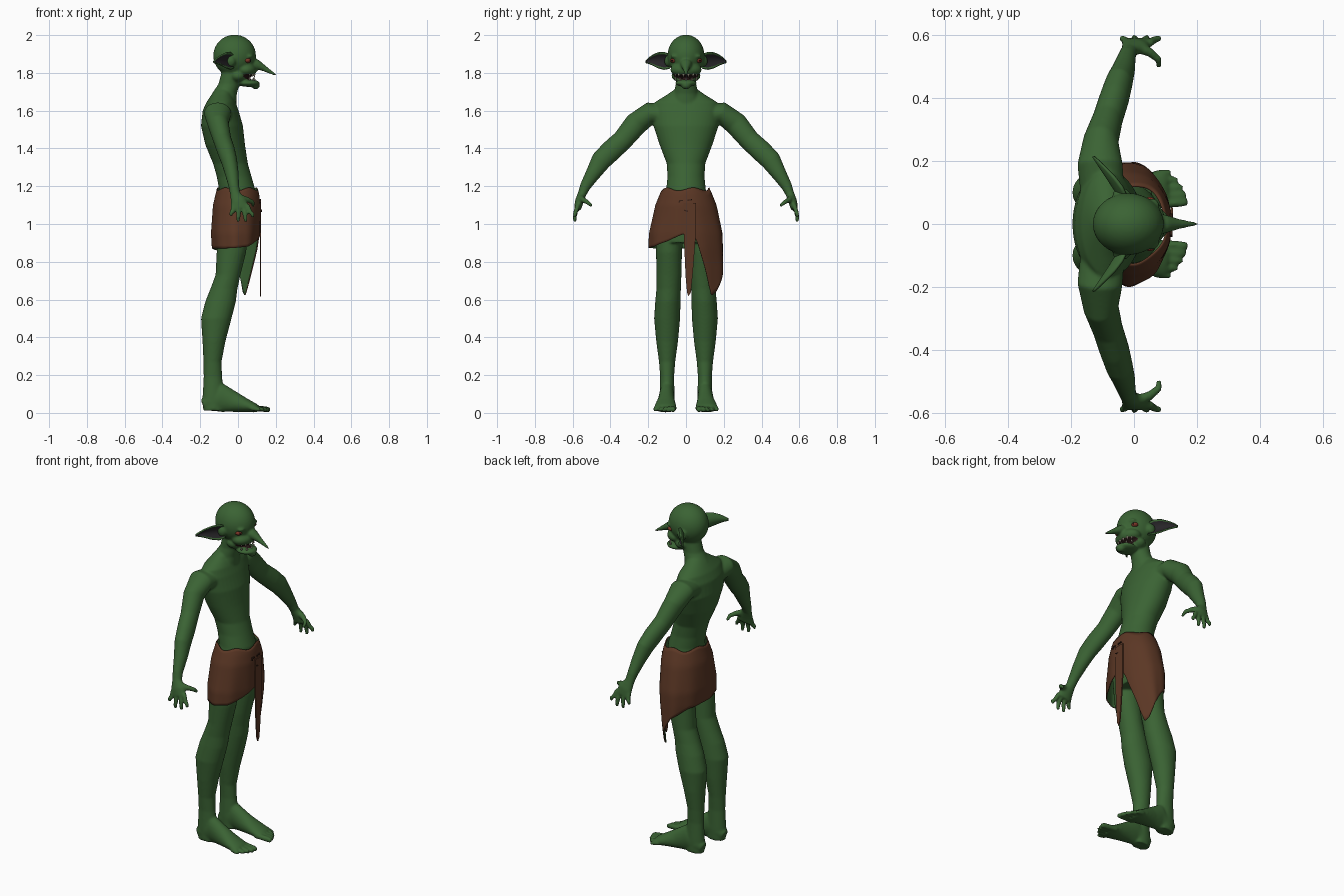
import bpy, bmesh, math
from mathutils import Vector, Matrix

if "Cube" in bpy.data.objects:
    bpy.data.objects.remove(bpy.data.objects["Cube"])

def material(name, rgb):
    m = bpy.data.materials.new(name)
    m.diffuse_color = (*rgb, 1)
    m.use_nodes = True
    m.node_tree.nodes["Principled BSDF"].inputs["Base Color"].default_value = m.diffuse_color
    return m

SKIN = material("green skin", (0.043, 0.125, 0.034))
HIDE = material("brown hide", (0.105, 0.038, 0.018))
STITCH = material("dark stitching", (0.035, 0.014, 0.008))
EARDARK = material("dark inner ear", (0.02, 0.018, 0.021))
MOUTH = material("dark mouth", (0.022, 0.008, 0.008))
TOOTH = material("ivory teeth", (0.55, 0.5, 0.38))
EYE = material("red eye", (0.2, 0.035, 0.02))

def finish(name, bm, mats, smooth=True):
    me = bpy.data.meshes.new(name)
    bm.to_mesh(me)
    bm.free()
    for m in mats:
        me.materials.append(m)
    for p in me.polygons:
        p.use_smooth = smooth
    ob = bpy.data.objects.new(name, me)
    bpy.context.collection.objects.link(ob)
    return ob

def tube(bm, rings, ref=(1, 0, 0), axis=None, n=24):
    """Loft elliptical rings (x, y, z, radius along ref, other radius)."""
    loops = []
    for i, (x, y, z, a, b) in enumerate(rings):
        p0, p1 = rings[max(i - 1, 0)], rings[min(i + 1, len(rings) - 1)]
        t = Vector(axis) if axis else (Vector(p1[:3]) - Vector(p0[:3])).normalized()
        u = Vector(ref)
        u = (u - t * u.dot(t)).normalized()
        v = t.cross(u)
        loops.append([bm.verts.new(Vector((x, y, z)) + u * a * math.cos(k * math.tau / n)
                                   + v * b * math.sin(k * math.tau / n)) for k in range(n)])
    for l0, l1 in zip(loops, loops[1:]):
        for k in range(n):
            bm.faces.new((l0[k], l0[(k + 1) % n], l1[(k + 1) % n], l1[k]))
    bm.faces.new(loops[0][::-1])
    bm.faces.new(loops[-1])

def ball(bm, c, r, seg=24):
    bmesh.ops.create_uvsphere(bm, u_segments=seg, v_segments=seg // 2, radius=1,
                              matrix=Matrix.Translation(c) @ Matrix.Diagonal((*r, 1)))

def interp(table, t):
    for (a, *va), (b, *vb) in zip(table, table[1:]):
        if t <= b:
            f = max(0, (t - a) / (b - a))
            return [p + (q - p) * f for p, q in zip(va, vb)]
    return table[-1][1:]

UP = (0, 0, 1)
bm = bmesh.new()
# torso and neck
tube(bm, [(-.015, 0, .9, .09, .13), (-.01, 0, 1.08, .1, .125), (-.004, 0, 1.18, .096, .105),
          (-.02, 0, 1.25, .092, .098), (-.04, 0, 1.32, .092, .102), (-.068, 0, 1.42, .105, .14),
          (-.085, 0, 1.52, .111, .172), (-.092, 0, 1.6, .095, .18), (-.09, 0, 1.645, .077, .165),
          (-.085, 0, 1.685, .055, .1), (-.075, 0, 1.72, .04, .05)], axis=UP, n=40)
tube(bm, [(-.09, 0, 1.62, .08, .1), (-.072, 0, 1.69, .066, .066), (-.048, 0, 1.74, .056, .054),
          (-.03, 0, 1.81, .055, .056)], axis=UP)
# skull, muzzle, jaw, chin and nose
ball(bm, (-.018, 0, 1.891), (.113, .098, .111), 40)
ball(bm, (.04, 0, 1.817), (.06, .083, .042), 32)
ball(bm, (0, 0, 1.785), (.052, .078, .04))
ball(bm, (.055, 0, 1.746), (.06, .057, .02), 32)
ball(bm, (.093, 0, 1.735), (.023, .026, .022))
tube(bm, [(.06, 0, 1.855, .036, .03), (.1, 0, 1.845, .03, .026), (.14, 0, 1.823, .017, .016),
          (.175, 0, 1.803, .01, .01), (.203, 0, 1.786, .004, .005)], ref=(0, 1, 0), n=16)

for s in (-1, 1):
    def limb(rings, **kw):
        tube(bm, [(x, s * y, z, a, b) for x, y, z, a, b in rings], **kw)
    # brow and ear root
    ball(bm, (.062, s * .05, 1.888), (.02, .034, .011), 16)
    ball(bm, (-.04, s * .095, 1.862), (.028, .02, .03), 16)
    # arm and palm
    limb([(-.1, .1, 1.575, .07, .055), (-.108, .19, 1.586, .072, .06), (-.105, .265, 1.53, .056, .062),
          (-.083, .335, 1.445, .048, .055), (-.062, .4, 1.385, .047, .057), (-.047, .45, 1.335, .043, .054),
          (-.032, .493, 1.265, .036, .04), (-.022, .533, 1.2, .028, .029), (-.015, .55, 1.16, .027, .023),
          (.002, .565, 1.12, .042, .023), (.012, .574, 1.08, .047, .019)])
    # fingers and thumb
    for x0, x1, z1 in ((-.026, -.038, 1.045), (0, .001, 1.014), (.026, .04, 1.014), (.048, .078, 1.038)):
        xm = (x0 + x1) / 2 + .003
        limb([(x0, .573, 1.1, .013, .013), (xm, .585, 1.06, .012, .012),
              (x1, .59, z1 + .015, .011, .011), (x1, .587, z1 - .004, .008, .008)], n=12)
    limb([(.01, .56, 1.14, .018, .018), (.05, .545, 1.128, .015, .015), (.078, .522, 1.115, .012, .012),
          (.08, .498, 1.095, .008, .009)], ref=UP, n=12)
    # leg
    limb([(-.025, .085, 1.0, .085, .075), (-.035, .09, .85, .078, .069), (-.053, .09, .73, .066, .066),
          (-.075, .092, .655, .072, .065), (-.092, .096, .59, .081, .067), (-.115, .1, .5, .081, .069),
          (-.127, .1, .38, .061, .058), (-.135, .1, .27, .048, .043), (-.133, .1, .19, .049, .037),
          (-.13, .1, .08, .058, .04), (-.13, .1, .012, .055, .038)], axis=UP)
    # foot and toes
    limb([(-.185, .1, .04, .025, .03), (-.15, .1, .055, .038, .05), (-.09, .102, .085, .04, .08),
          (-.03, .104, .06, .045, .057), (.04, .108, .04, .055, .037), (.09, .11, .026, .06, .024),
          (.105, .111, .022, .056, .018)], ref=(0, 1, 0))
    for k in range(5):
        y, tip, r = .064 + .024 * k, .17 - .003 * k - .0025 * k * k, .0155 - .001 * k
        limb([(.07, y, .024, r, r), (tip - .02, y + .004, .02, r * .9, r), (tip, y + .005, .015, r * .7, r * .8)],
             ref=(0, 1, 0), n=12)

# fuse all flesh into one smooth skin
bmesh.ops.recalc_face_normals(bm, faces=bm.faces[:])
body = finish("body", bm, [SKIN, MOUTH])
rm = body.modifiers.new("fuse", 'REMESH')
rm.mode, rm.voxel_size = 'VOXEL', .006
sm = body.modifiers.new("soften", 'SMOOTH')
sm.factor, sm.iterations = .5, 6
fused = bpy.data.meshes.new_from_object(body.evaluated_get(bpy.context.evaluated_depsgraph_get()))
body.modifiers.clear()
body.data = fused
fused.name = "body"
fused.materials.clear()
fused.materials.append(SKIN)
fused.materials.append(MOUTH)
for v in fused.vertices:
    v.co.z = max(v.co.z, 0)
for p in fused.polygons:
    c = p.center
    p.use_smooth = True
    inside = abs(c.z - 1.777 - 2.5 * c.y ** 2) < .015 * (1 - (c.y / .085) ** 2)
    p.material_index = 1 if c.x > .03 and abs(c.y) < .08 and inside else 0

# teeth
bm = bmesh.new()
for count, z, d in ((6, 1.788, -1), (5, 1.762, 1)):
    for k in range(count):
        a = math.radians(-60 + 120 * k / (count - 1))
        y = .064 * math.sin(a)
        m = Matrix.Translation((.036 + .052 * math.cos(a), y, z + 2 * y * y + d * .004))
        bmesh.ops.create_cone(bm, cap_ends=True, segments=8, radius1=.006, radius2=.001, depth=.018,
                              matrix=m @ Matrix.Rotation(0 if d > 0 else math.pi, 4, 'X'))
finish("teeth", bm, [TOOTH])

# eyes and pupils
for name, c, r, mat in (("eyes", (.05, .066, 1.866), (.019, .02, .013), EYE),
                        ("pupils", (.0645, .0735, 1.866), (.005, .005, .006), MOUTH)):
    bm = bmesh.new()
    for s in (-1, 1):
        ball(bm, (c[0], s * c[1], c[2]), r, 16)
    finish(name, bm, [mat])

# ears: cupped leaves, dark inside and green outside
EAR = [(0, .032, 0), (.2, .042, .003), (.45, .037, .006), (.7, .022, .006), (.88, .01, .002), (1, .001, -.004)]
base, tip = Vector((-.025, .085, 1.86)), Vector((-.115, .222, 1.862))
facing = Vector((.137, .09, 0)).normalized()
for s, name in ((-1, "right_ear"), (1, "left_ear")):
    bm = bmesh.new()
    rows = []
    for i in range(15):
        t = i / 14
        h, lift = interp(EAR, t)
        row = []
        for j in range(13):
            w = -1 + j / 6
            p = base.lerp(tip, t) + facing * (.55 * h * w * w - .012) + Vector((0, 0, h * w + lift))
            row.append(bm.verts.new((p.x, s * p.y, p.z)))
        rows.append(row)
    for r0, r1 in zip(rows, rows[1:]):
        for j in range(12):
            q = (r0[j], r0[j + 1], r1[j + 1], r1[j])
            f = bm.faces.new(q)
            f.normal_update()
            if f.normal.dot(Vector((facing.x, s * facing.y, 0))) < 0:
                f.normal_flip()
            f.material_index = 1 if j in (0, 11) else 0
    ear = finish(name, bm, [EARDARK, SKIN])
    so = ear.modifiers.new("thickness", 'SOLIDIFY')
    so.thickness, so.offset, so.material_offset, so.material_offset_rim = .008, -1, 1, 1

# wrapped hide skirt with an uneven hem, lighter flesh tone inside
HEM = [(-180, .87), (-100, .872), (-60, .88), (-30, .91), (-5, .945), (12, .945), (18, .9), (38, .68),
       (46, .62), (58, .64), (75, .72), (100, .8), (140, .86), (180, .87)]
SHAPE = [(.62, -.012, .075, .19), (.75, -.012, .1, .199), (.87, -.013, .124, .197), (.95, -.012, .13, .194),
         (1.1, -.006, .126, .162), (1.16, -.003, .115, .138), (1.195, -.004, .106, .122)]
bm = bmesh.new()
N, M = 120, 20
cols = []
for k in range(N):
    a = -180 + 360 * k / N
    th = math.radians(a)
    hem, top = interp(HEM, a)[0], 1.185 + .008 * math.sin(5 * th)
    col = []
    for j in range(M + 1):
        z = top + (hem - top) * j / M
        cx, rx, ry = interp(SHAPE, z)
        f = 1 + .015 * j / M * math.sin(9 * th + 4 * z)
        col.append(bm.verts.new((cx + rx * f * math.cos(th), ry * f * math.sin(th), z)))
    cols.append(col)
for k in range(N):
    c0, c1 = cols[k], cols[(k + 1) % N]
    for j in range(M):
        bm.faces.new((c0[j + 1], c1[j + 1], c1[j], c0[j]))
skirt = finish("skirt", bm, [HIDE, SKIN])
so = skirt.modifiers.new("thickness", 'SOLIDIFY')
so.thickness, so.offset, so.material_offset = .006, -1, 1

# hanging front strip
bm = bmesh.new()
outline = [(-.012, 1.11), (-.012, .95), (-.002, .72), (.006, .635), (.014, .617), (.026, .64),
           (.036, .74), (.05, .92), (.052, 1.11)]
strip = bm.faces.new([bm.verts.new((.116, y, z)) for y, z in outline])
ext = bmesh.ops.extrude_face_region(bm, geom=[strip])
bmesh.ops.translate(bm, vec=(.007, 0, 0), verts=[g for g in ext["geom"] if isinstance(g, bmesh.types.BMVert)])
bmesh.ops.recalc_face_normals(bm, faces=bm.faces[:])
finish("front_strip", bm, [HIDE], smooth=False)

# lacing on the waist
bm = bmesh.new()
for y, z, w, tilt in ((-.025, 1.125, .02, 0), (.02, 1.127, .026, 8), (0, 1.07, .022, -15), (-.035, 1.118, .012, 60)):
    m = Matrix.Translation((.1175 if z > 1.1 else .122, y, z)) @ Matrix.Rotation(math.radians(tilt), 4, 'X')
    bmesh.ops.create_cube(bm, size=1, matrix=m @ Matrix.Diagonal((.008, w, .006, 1)))
finish("lacing", bm, [STITCH], smooth=False)
